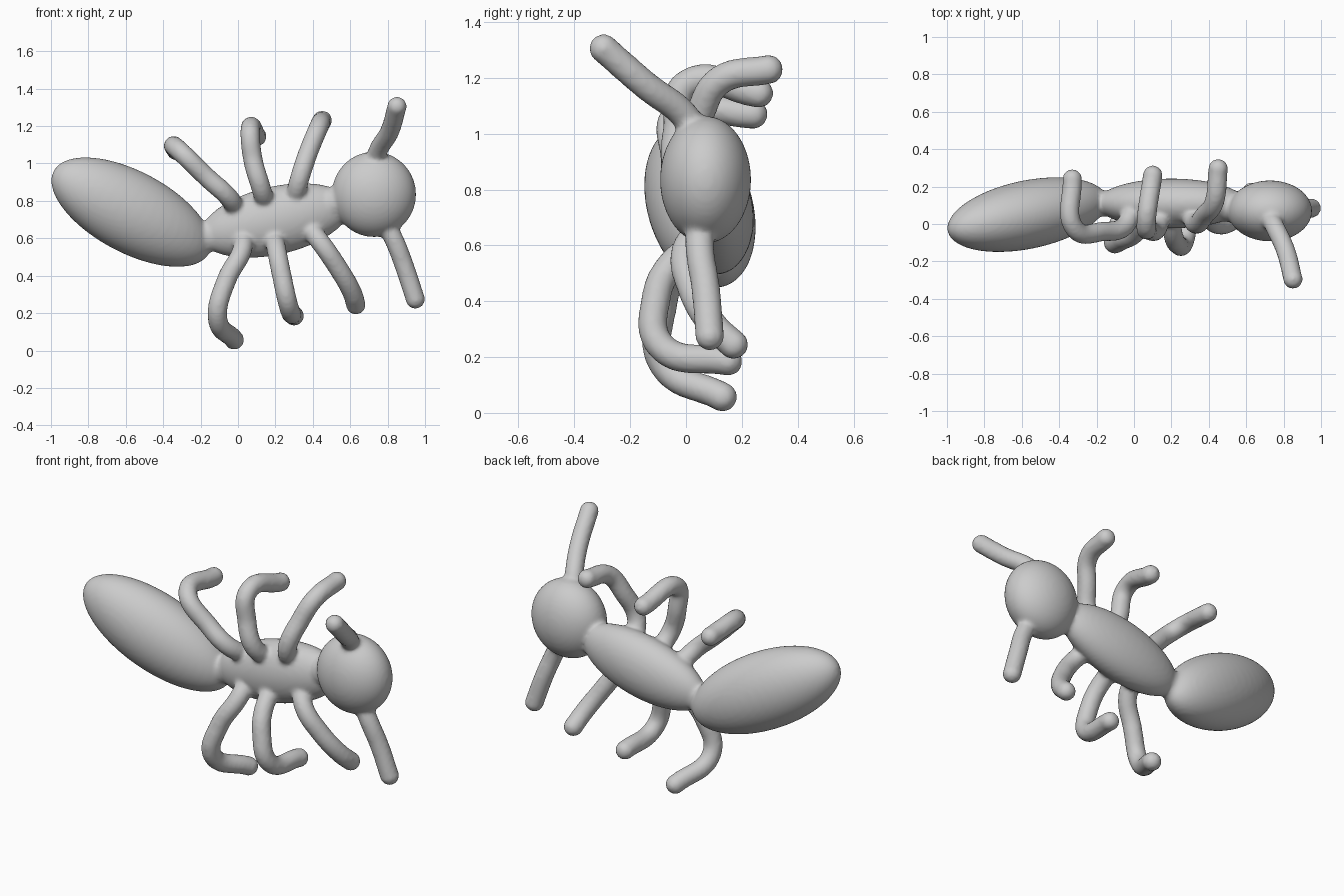
import bpy
from mathutils import Vector, Matrix

if "Cube" in bpy.data.objects:
    bpy.data.objects.remove(bpy.data.objects["Cube"])

parts = []

def ellipsoid(name, center, semi, axis=(1, 0, 0)):
    """Stretched sphere whose long (x) axis points along 'axis'."""
    bpy.ops.mesh.primitive_uv_sphere_add(segments=48, ring_count=32, radius=1)
    ob = bpy.context.object
    ob.name = name
    rot = Vector(axis).to_track_quat('X', 'Z').to_matrix().to_4x4()
    ob.data.transform(Matrix.Translation(center) @ rot @ Matrix.Diagonal((*semi, 1)))
    parts.append(ob)

def limb(name, pts, r=0.053):
    """Round tube through the points with ball ends."""
    cu = bpy.data.curves.new(name, 'CURVE')
    cu.dimensions = '3D'
    cu.bevel_depth = r
    cu.bevel_resolution = 5
    cu.use_fill_caps = True
    sp = cu.splines.new('BEZIER')
    sp.bezier_points.add(len(pts) - 1)
    for bp, p in zip(sp.bezier_points, pts):
        bp.co = p
        bp.handle_left_type = bp.handle_right_type = 'AUTO'
    ob = bpy.data.objects.new(name, cu)
    bpy.context.collection.objects.link(ob)
    bpy.ops.object.select_all(action='DESELECT')
    ob.select_set(True)
    bpy.context.view_layer.objects.active = ob
    bpy.ops.object.convert(target='MESH')
    parts.append(bpy.context.object)
    for p in (pts[0], pts[-1]):
        ellipsoid(name + "_end", p, (r, r, r))

# Body segments and the joints between them
ellipsoid("abdomen", (-0.57, 0.05, 0.74), (0.478, 0.183, 0.218), (0.87, 0.18, -0.46))
ellipsoid("thorax", (0.20, 0.11, 0.695), (0.41, 0.133, 0.182), (0.97, 0, 0.22))
ellipsoid("head", (0.727, 0.07, 0.835), (0.225, 0.163, 0.228))
ellipsoid("waist", (-0.16, 0.11, 0.61), (0.09, 0.07, 0.085))
ellipsoid("neck", (0.51, 0.09, 0.785), (0.08, 0.08, 0.09))

# Antennae
limb("antenna_upper", [(0.72, 0.05, 0.98), (0.75, -0.01, 1.07),
                       (0.81, -0.14, 1.17), (0.85, -0.295, 1.305)], 0.052)
limb("antenna_lower", [(0.79, 0.05, 0.68), (0.84, 0.05, 0.58),
                       (0.89, 0.07, 0.45), (0.948, 0.085, 0.275)], 0.052)

# Legs on the upper and lower side
legs = {
    "leg_upper_rear": [(-0.01, 0.06, 0.76), (-0.06, -0.02, 0.83), (-0.16, -0.04, 0.92),
                       (-0.32, -0.02, 1.075), (-0.33, 0.24, 1.07)],
    "leg_upper_middle": [(0.15, 0.06, 0.78), (0.12, -0.03, 0.88), (0.08, -0.03, 1.02),
                         (0.065, 0.0, 1.175), (0.10, 0.26, 1.145)],
    "leg_upper_front": [(0.30, 0.06, 0.80), (0.33, 0.0, 0.92), (0.38, 0.05, 1.07),
                        (0.43, 0.12, 1.19), (0.45, 0.295, 1.23)],
    "leg_lower_rear": [(0.03, 0.06, 0.62), (0.02, -0.03, 0.53), (-0.06, -0.085, 0.38),
                       (-0.11, -0.085, 0.18), (-0.02, 0.13, 0.057)],
    "leg_lower_middle": [(0.19, 0.06, 0.62), (0.21, -0.06, 0.52), (0.23, -0.105, 0.42),
                         (0.27, -0.09, 0.24), (0.30, 0.15, 0.185)],
    "leg_lower_front": [(0.37, 0.07, 0.67), (0.44, 0.0, 0.58), (0.53, 0.02, 0.45),
                        (0.61, 0.10, 0.31), (0.63, 0.17, 0.245)],
}
for name, pts in legs.items():
    limb(name, pts)

# Fuse everything into one soft clay-like skin
bpy.ops.object.select_all(action='DESELECT')
for ob in parts:
    ob.select_set(True)
bpy.context.view_layer.objects.active = parts[0]
bpy.ops.object.join()
ant = bpy.context.object
ant.name = "ant_body"
remesh = ant.modifiers.new("fuse", 'REMESH')
remesh.mode = 'VOXEL'
remesh.voxel_size = 0.012
remesh.use_smooth_shade = True
soften = ant.modifiers.new("soften", 'SMOOTH')
soften.factor = 0.5
soften.iterations = 6
bpy.ops.object.convert(target='MESH')
bpy.ops.object.shade_smooth()
